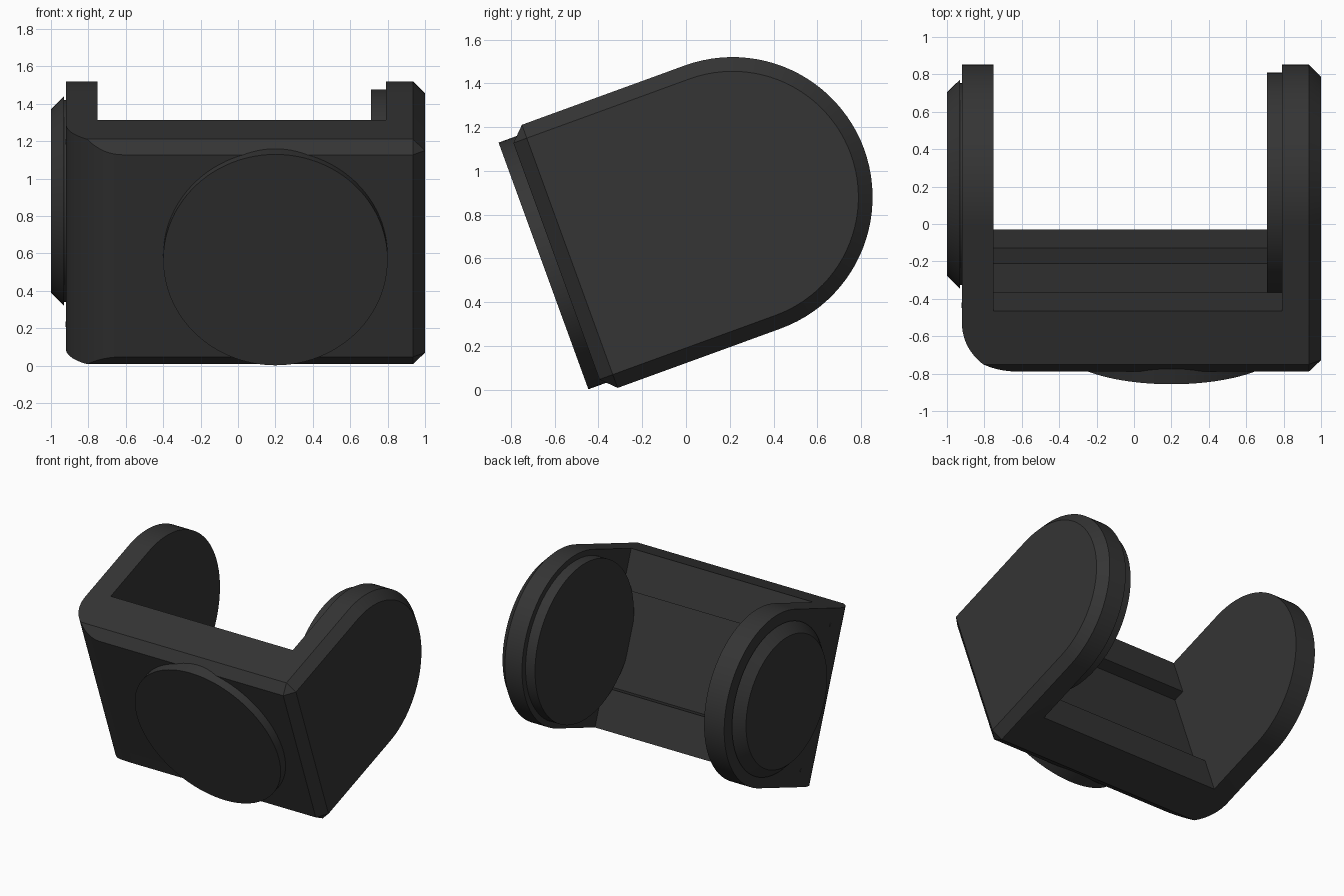
import bpy, bmesh
from math import sin, cos, pi, radians

if "Cube" in bpy.data.objects:
    bpy.data.objects.remove(bpy.data.objects["Cube"])

TILT = radians(20)
CY, CZ = 0.213, 0.88          # world position of the arm pivot
mat = bpy.data.materials.new("dark_grey")
mat.diffuse_color = (0.035, 0.035, 0.035, 1)
mat.use_nodes = True
mat.node_tree.nodes["Principled BSDF"].inputs["Base Color"].default_value = mat.diffuse_color


def world(x, u, v):
    """Tilted local frame: x sideways, u out along the arms, v up the plate."""
    return (x, CY + u * cos(TILT) - v * sin(TILT), CZ + u * sin(TILT) + v * cos(TILT))


def loft(name, rings):
    """Closed solid through matching rings of local points."""
    bm = bmesh.new()
    vs = [[bm.verts.new(world(*p)) for p in r] for r in rings]
    n = len(vs[0])
    for a, b in zip(vs, vs[1:]):
        for i in range(n):
            bm.faces.new((a[i], a[(i + 1) % n], b[(i + 1) % n], b[i]))
    bm.faces.new(vs[0])
    bm.faces.new(vs[-1])
    bmesh.ops.remove_doubles(bm, verts=bm.verts, dist=1e-5)
    bmesh.ops.recalc_face_normals(bm, faces=bm.faces)
    me = bpy.data.meshes.new(name)
    bm.to_mesh(me)
    bm.free()
    me.materials.append(mat)
    ob = bpy.data.objects.new(name, me)
    bpy.context.collection.objects.link(ob)
    return ob


def activate(ob):
    bpy.ops.object.select_all(action='DESELECT')
    ob.select_set(True)
    bpy.context.view_layer.objects.active = ob


def cut(ob, cutter):
    m = ob.modifiers.new("cut", 'BOOLEAN')
    m.operation, m.solver, m.object = 'DIFFERENCE', 'EXACT', cutter
    activate(ob)
    bpy.ops.object.modifier_apply(modifier=m.name)
    bpy.data.objects.remove(cutter)


def smooth(ob):
    activate(ob)
    bpy.ops.object.shade_smooth_by_angle(angle=radians(25))


def disc_x(name, steps, u=0, v=0, n=96):
    """Round part about the x axis from (x, radius) steps."""
    ob = loft(name, [[(x, u + r * cos(2 * pi * i / n), v + r * sin(2 * pi * i / n))
                      for i in range(n)] for x, r in steps])
    smooth(ob)


# Side outline: half round at the back, chamfered front corners
def outline(x, r, corners):
    arc = [(x, r * cos(a), r * sin(a)) for a in (-pi / 2 + pi * i / 48 for i in range(49))]
    return arc + [(x, u, v) for u, v in corners]


R, F, C = 0.64, -0.857, 0.065
full = [(F + C, R), (F, R - C), (F, C - R), (F + C, -R)]
inset = [(F + C, R - C)] * 2 + [(F + C, C - R)] * 2
bracket = loft("bracket", [outline(-0.92, R, full), outline(1 - C, R, full),
                           outline(1.0, R - C, inset)])

# Gap between the arms, with the shallow recess in the plate
gap = [(-0.49, -0.8), (-0.49, -0.35), (-0.58, -0.35), (-0.58, 0.35),
       (-0.49, 0.35), (-0.49, 0.8), (1, 0.8), (1, -0.8)]
cut(bracket, loft("gap_cutter", [[(x, u, v) for u, v in gap] for x in (-0.75, 0.79)]))

# Rounded left front corner
rr = 0.3
corner = [(-0.92 + rr - rr * cos(a), F + rr - rr * sin(a))
          for a in (pi / 2 * i / 20 for i in range(21))]
corner += [(-0.92 + rr, -1.2), (-1.2, -1.2), (-1.2, F + rr)]
cut(bracket, loft("corner_cutter", [[(x, u, v) for x, u in corner] for v in (-0.9, 0.9)]))
smooth(bracket)

# Front disc
n = 96
smooth(loft("front_disc", [[(0.2 + 0.6 * cos(2 * pi * i / n), u, 0.6 * sin(2 * pi * i / n))
                            for i in range(n)] for u in (-0.80, -0.92)]))

# Inner pad on the right arm, bevelled cap on the left arm
disc_x("inner_pad", [(0.71, 0.597), (0.80, 0.597)])
disc_x("outer_cap", [(-0.91, 0.54), (-0.93, 0.54), (-0.93, 0.56), (-1.0, 0.49)])

# Small pins on the left arm
for v in (-0.52, 0.52):
    disc_x("pin", [(-0.91, 0.015), (-0.923, 0.015)], u=-0.5, v=v, n=16)
